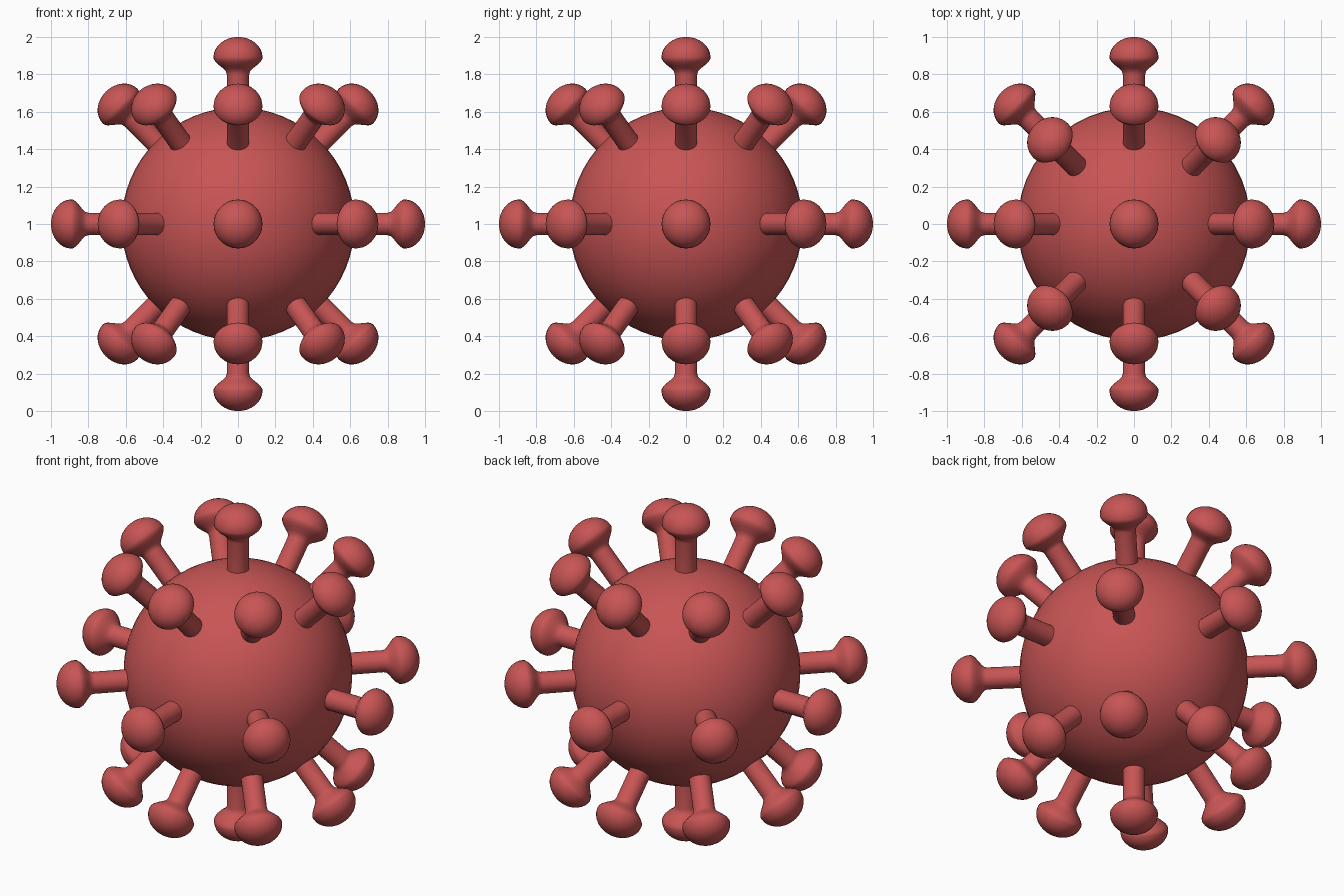
import bpy, bmesh, math
from mathutils import Vector

if "Cube" in bpy.data.objects:
    bpy.data.objects.remove(bpy.data.objects["Cube"])

red = bpy.data.materials.new("soft_red")
red.diffuse_color = (0.58, 0.09, 0.09, 1)
red.use_nodes = True
red.node_tree.nodes["Principled BSDF"].inputs["Base Color"].default_value = red.diffuse_color
CENTRE = Vector((0, 0, 1))

# Round body
bpy.ops.mesh.primitive_uv_sphere_add(segments=48, ring_count=32, radius=0.623, location=CENTRE)
body = bpy.context.object
body.name = "round_body"
body.data.materials.append(red)
bpy.ops.object.shade_smooth()

# Spike profile (radius, distance from body centre): stem, flared underside, domed cap
profile = [(0.06, 0.58), (0.06, 0.80), (0.064, 0.816), (0.078, 0.831), (0.100, 0.848),
           (0.120, 0.866), (0.130, 0.882)]
profile += [(0.131 * math.cos(a), 0.892 + 0.108 * math.sin(a))
            for a in [i * math.pi / 16 for i in range(8)]]


def spike_mesh(sides=28):
    bm = bmesh.new()
    rings = []
    for r, h in profile:
        rings.append([bm.verts.new((r * math.cos(2 * math.pi * k / sides),
                                    r * math.sin(2 * math.pi * k / sides), h))
                      for k in range(sides)])
    for a, b in zip(rings, rings[1:]):
        for k in range(sides):
            n = (k + 1) % sides
            bm.faces.new((a[k], a[n], b[n], b[k]))
    tip = bm.verts.new((0, 0, 1))
    for k in range(sides):
        bm.faces.new((rings[-1][k], rings[-1][(k + 1) % sides], tip))
    bm.faces.new(rings[0][::-1])
    for f in bm.faces:
        f.smooth = len(f.verts) < 5
    mesh = bpy.data.meshes.new("spike")
    bm.to_mesh(mesh)
    bm.free()
    mesh.materials.append(red)
    return mesh


# Spikes: both poles plus eight around each of three latitudes
directions = [Vector((0, 0, 1)), Vector((0, 0, -1))]
for lat in (-45, 0, 45):
    for lon in range(0, 360, 45):
        p, t = math.radians(lat), math.radians(lon)
        directions.append(Vector((math.cos(p) * math.cos(t), math.cos(p) * math.sin(t), math.sin(p))))

mesh = spike_mesh()
for i, d in enumerate(directions):
    spike = bpy.data.objects.new(f"spike_{i + 1}", mesh)
    spike.location = CENTRE
    spike.rotation_mode = 'QUATERNION'
    spike.rotation_quaternion = d.to_track_quat('Z', 'Y')
    bpy.context.collection.objects.link(spike)
